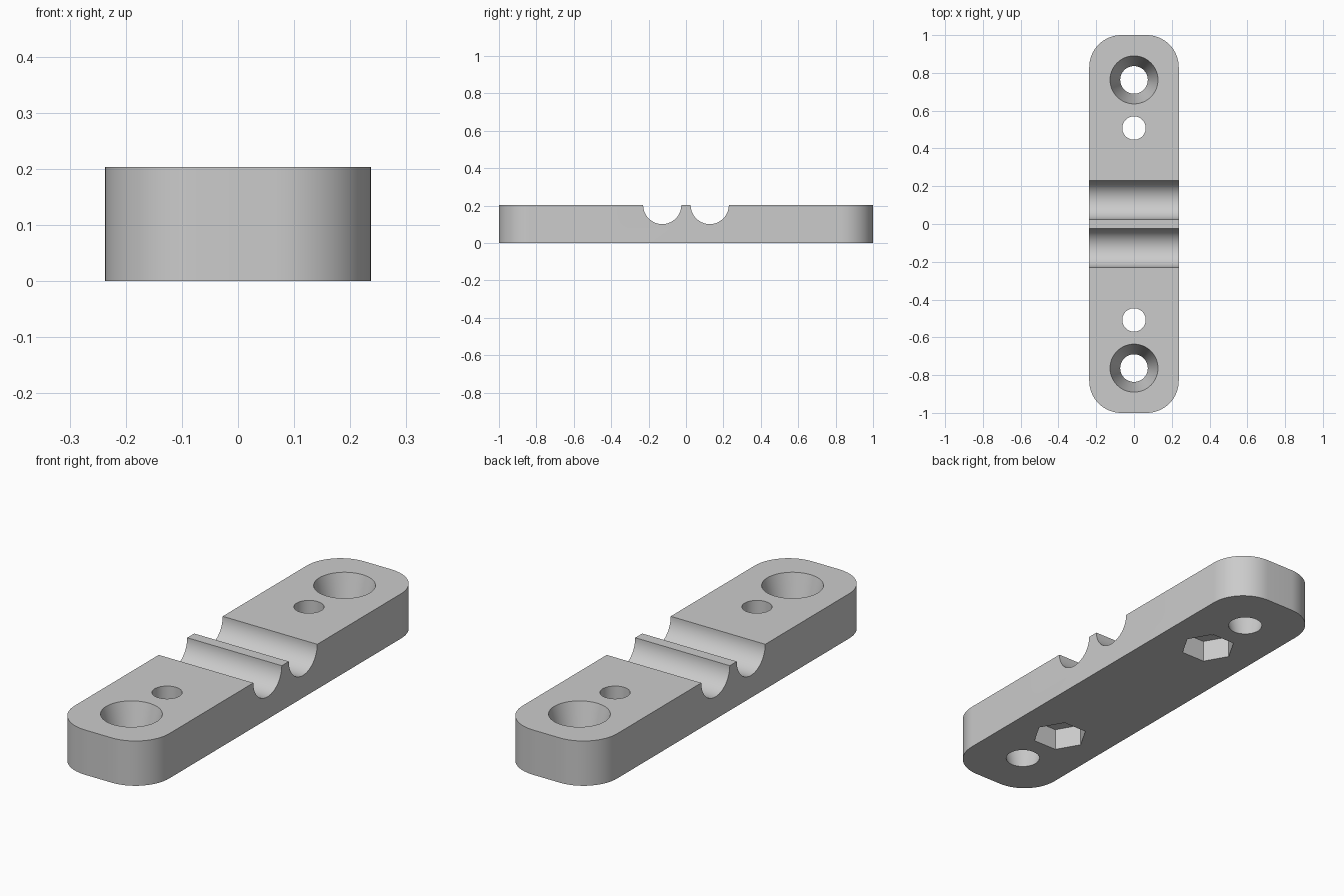
import bpy, bmesh, math
from mathutils import Matrix, Vector

cube = bpy.data.objects.get("Cube")
if cube:
    bpy.data.objects.remove(cube, do_unlink=True)

LENGTH, WIDTH, HEIGHT = 2.0, 0.474, 0.203
CORNER = 0.17
OVER = 0.02  # how far cutters poke out of the bar

grey = bpy.data.materials.new("plain grey")
grey.use_nodes = True
grey.diffuse_color = (0.6, 0.6, 0.6, 1)
grey.node_tree.nodes["Principled BSDF"].inputs["Base Color"].default_value = (0.6, 0.6, 0.6, 1)


def add_object(name, bm):
    bmesh.ops.recalc_face_normals(bm, faces=bm.faces)
    mesh = bpy.data.meshes.new(name)
    bm.to_mesh(mesh)
    bm.free()
    mesh.materials.append(grey)
    obj = bpy.data.objects.new(name, mesh)
    bpy.context.collection.objects.link(obj)
    return obj


def frustum(name, centre, r_low, r_high, depth, sides, turn=None):
    bm = bmesh.new()
    bmesh.ops.create_cone(bm, cap_ends=True, segments=sides, radius1=r_low,
                          radius2=r_high, depth=depth)
    matrix = Matrix.Translation(centre) @ (turn or Matrix())
    bmesh.ops.transform(bm, matrix=matrix, verts=bm.verts)
    return add_object(name, bm)


# Bar with rounded ends: outline extruded upwards
bm = bmesh.new()
outline = []
steps = 16
for quarter, (sx, sy) in enumerate([(1, 1), (-1, 1), (-1, -1), (1, -1)]):
    cx, cy = sx * (WIDTH / 2 - CORNER), sy * (LENGTH / 2 - CORNER)
    for i in range(steps + 1):
        a = (quarter + i / steps) * math.pi / 2
        outline.append(bm.verts.new((cx + CORNER * math.cos(a), cy + CORNER * math.sin(a), 0)))
base = bm.faces.new(outline)
top = bmesh.ops.extrude_face_region(bm, geom=[base])
bmesh.ops.translate(bm, vec=Vector((0, 0, HEIGHT)),
                    verts=[g for g in top["geom"] if isinstance(g, bmesh.types.BMVert)])
bar = add_object("clamp_bar", bm)

# Cutters, repeated on both halves
cutters = []
sideways = Matrix.Rotation(math.pi / 2, 4, "Y")
R_LOW, R_HIGH = 0.073, 0.127
slope = (R_HIGH - R_LOW) / HEIGHT * OVER
for s in (-1, 1):
    # half-round groove across the top
    cutters.append(frustum("groove_cutter", (0, s * 0.127, HEIGHT), 0.102, 0.102,
                           WIDTH + 2 * OVER, 64, sideways))
    # tapered screw hole near the end
    cutters.append(frustum("screw_hole_cutter", (0, s * 0.763, HEIGHT / 2),
                           R_LOW - slope, R_HIGH + slope, HEIGHT + 2 * OVER, 64))
    # straight bolt hole
    cutters.append(frustum("bolt_hole_cutter", (0, s * 0.508, HEIGHT / 2),
                           0.062, 0.062, HEIGHT + 2 * OVER, 48))
    # six-sided nut pocket underneath, with corners pointing along x
    cutters.append(frustum("nut_pocket_cutter", (0, s * 0.508, 0.05 - OVER / 2),
                           0.119, 0.119, 0.1 + OVER, 6,
                           Matrix.Rotation(math.pi / 2, 4, "Z")))

for cutter in cutters:
    mod = bar.modifiers.new(cutter.name, "BOOLEAN")
    mod.operation = "DIFFERENCE"
    mod.solver = "EXACT"
    mod.object = cutter

# Bake the cuts and drop the cutters
graph = bpy.context.evaluated_depsgraph_get()
baked = bpy.data.meshes.new_from_object(bar.evaluated_get(graph))
bar.modifiers.clear()
bar.data = baked
for cutter in cutters:
    bpy.data.objects.remove(cutter, do_unlink=True)
baked.materials.clear()
baked.materials.append(grey)
for poly in baked.polygons:
    poly.material_index = 0

bpy.ops.object.select_all(action="DESELECT")
bar.select_set(True)
bpy.context.view_layer.objects.active = bar
bpy.ops.object.shade_smooth_by_angle(angle=math.radians(30))
